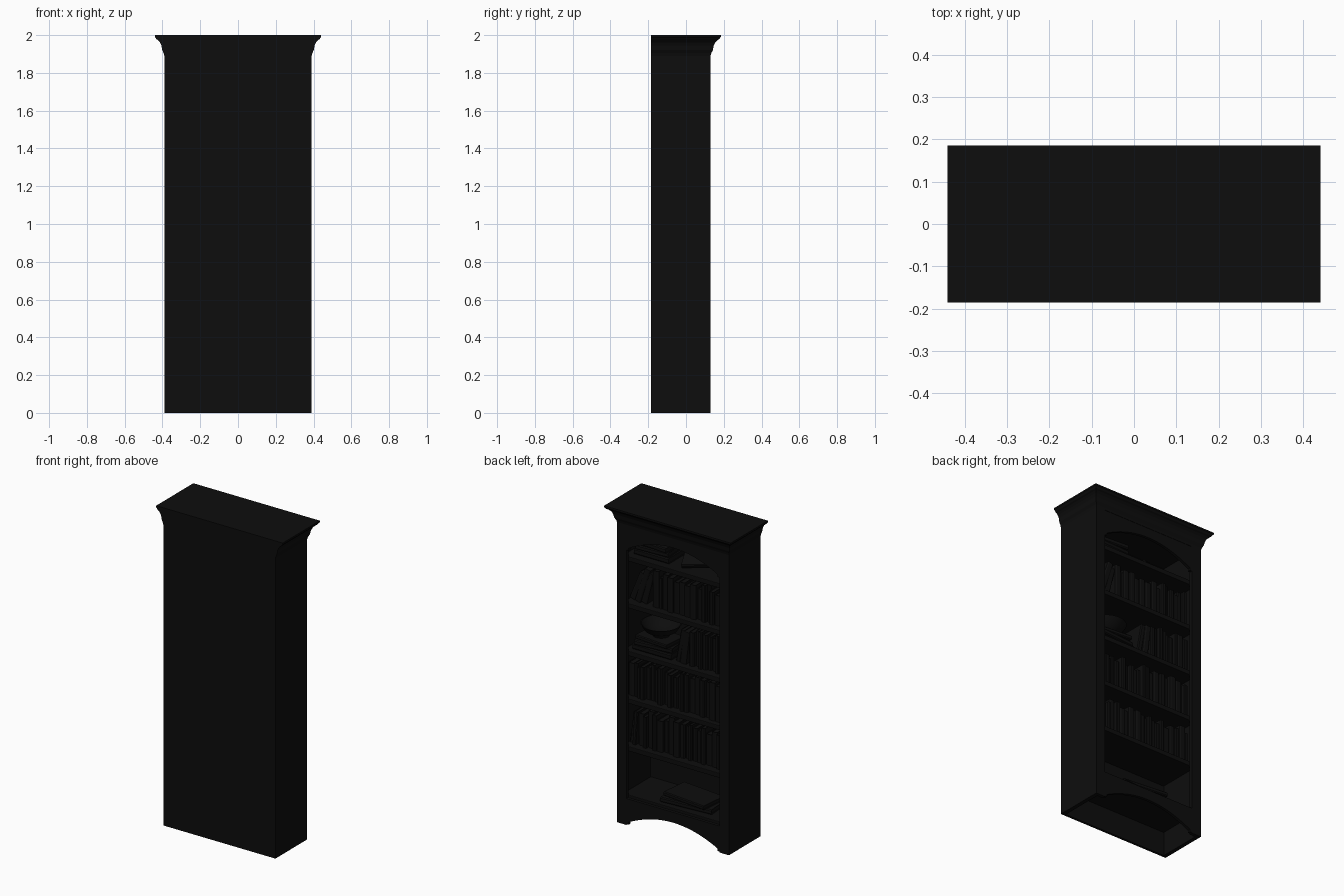
import bpy, bmesh, math, random
from mathutils import Matrix, Vector

if "Cube" in bpy.data.objects:
    bpy.data.objects.remove(bpy.data.objects["Cube"])

random.seed(4)
dark = bpy.data.materials.new("dark_wood")
dark.diffuse_color = (0.004, 0.004, 0.004, 1)
dark.use_nodes = True
dark.node_tree.nodes["Principled BSDF"].inputs["Base Color"].default_value = dark.diffuse_color
W, YB, YF = 0.39, -0.185, 0.13          # half width, back, open face
SHELVES = [0.18, 0.485, 0.785, 1.085, 1.385, 1.68]   # shelf top heights
TH = 0.03


def finish(bm, name, bevel=0):
    bmesh.ops.recalc_face_normals(bm, faces=bm.faces)
    me = bpy.data.meshes.new(name)
    bm.to_mesh(me)
    bm.free()
    ob = bpy.data.objects.new(name, me)
    bpy.context.collection.objects.link(ob)
    me.materials.append(dark)
    if bevel:
        m = ob.modifiers.new("bevel", 'BEVEL')
        m.width, m.segments = bevel, 2
    return ob


def add_box(bm, x0, x1, y0, y1, z0, z1):
    c = Vector(((x0 + x1) / 2, (y0 + y1) / 2, (z0 + z1) / 2))
    s = Matrix.Diagonal((x1 - x0, y1 - y0, z1 - z0, 1))
    return bmesh.ops.create_cube(bm, size=1, matrix=Matrix.Translation(c) @ s)


def box(name, *dims, bevel=0):
    bm = bmesh.new()
    add_box(bm, *dims)
    return finish(bm, name, bevel)


def prism(bm, pts, vec):
    f = bm.faces.new([bm.verts.new(p) for p in pts])
    r = bmesh.ops.extrude_face_region(bm, geom=[f], use_keep_orig=True)
    vs = [g for g in r['geom'] if isinstance(g, bmesh.types.BMVert)]
    bmesh.ops.translate(bm, verts=vs, vec=vec)


# carcass
for s, side in ((1, "left"), (-1, "right")):
    a, b = sorted((s * 0.365, s * W))
    box(side + "_side_panel", a, b, YB, YF, 0, 1.91)
    a, b = sorted((s * 0.325, s * 0.366))
    box(side + "_stile", a, b, YF - 0.022, YF, 0, 1.9)
box("back_panel", -0.366, 0.366, YB, YB + 0.015, 0, 1.91)
for i, z in enumerate(SHELVES):
    box(f"shelf_{i}", -0.365, 0.365, YB + 0.014, YF - 0.023, z - TH, z, bevel=0.004)


# arched rails
def arched_rail(name, z_end, rise, z_top):
    bm = bmesh.new()
    n, h = 24, 0.31
    pts = [(-0.326, YF - 0.02, z_top), (-0.326, YF - 0.02, z_end - 0.015),
           (-h, YF - 0.02, z_end - 0.015)]
    for i in range(n + 1):
        x = -h + 2 * h * i / n
        pts.append((x, YF - 0.02, z_end + rise * (1 - (x / h) ** 2)))
    pts += [(h, YF - 0.02, z_end - 0.015), (0.326, YF - 0.02, z_end - 0.015),
            (0.326, YF - 0.02, z_top)]
    prism(bm, pts, (0, 0.018, 0))
    finish(bm, name)


arched_rail("bottom_rail", 0.02, 0.08, 0.165)
arched_rail("top_rail", 1.745, 0.085, 1.9)

# cornice, flaring on three sides and flat at the wall
profile = [(0, 1.89), (0.004, 1.905), (0.012, 1.92), (0.017, 1.945), (0.025, 1.962),
           (0.036, 1.973), (0.045, 1.978), (0.051, 1.986), (0.055, 1.99), (0.055, 2.0)]
bm = bmesh.new()
rings = []
for o, z in profile:
    x, y = W + o * 0.92, YF + o
    rings.append([bm.verts.new(p) for p in
                  ((-x, YB, z), (x, YB, z), (x, y, z), (-x, y, z))])
for r0, r1 in zip(rings, rings[1:]):
    for i in range(4):
        j = (i + 1) % 4
        bm.faces.new((r0[i], r0[j], r1[j], r1[i]))
bm.faces.new(rings[0])
bm.faces.new(rings[-1])
finish(bm, "cornice")


# book: spine at local +y, standing on z = 0
def book(name, t, d, h, matrix):
    bm = bmesh.new()
    c, a = 0.003, t / 2
    out = [(-a, -d), (-a, -0.005), (-a * 0.6, 0), (a * 0.6, 0), (a, -0.005), (a, -d)]
    inn = [(a - c, -d), (a - c, -0.006), (-a + c, -0.006), (-a + c, -d)]
    prism(bm, [(x, y, 0) for x, y in out + inn], (0, 0, h))
    add_box(bm, -a + c, a - c, -d + 0.005, -0.006, 0.004, h - 0.004)
    bmesh.ops.transform(bm, matrix=matrix, verts=bm.verts)
    return finish(bm, name)


def row(label, z, x, x_end, leans=(), hmin=0.19, hmax=0.24):
    """Upright books from +x towards -x; leans tilt the first ones."""
    i = 0
    while True:
        t = random.uniform(0.022, 0.042)
        h = random.uniform(hmin, hmax)
        d = random.uniform(0.14, 0.18)
        a = math.radians(leans[i]) if i < len(leans) else 0
        step = t / math.cos(a)
        if i == len(leans) and leans:
            x -= h * 0.8 * math.sin(math.radians(leans[-1]))
        if x - step < x_end:
            break
        m = (Matrix.Translation((x - step / 2, 0.06 + random.uniform(-0.012, 0.015),
                                 z + math.sin(a) * t / 2))
             @ Matrix.Rotation(-a, 4, 'Y'))
        book(f"{label}_book_{i}", t, d, h, m)
        x -= step + 0.001
        i += 1


def stack(label, z, x, sizes, y=0.06):
    """Flat books (thickness, depth, length, turn in degrees)."""
    for i, (t, d, h, turn) in enumerate(sizes):
        m = (Matrix.Translation((x, y - d / 2, z + t / 2)) @ Matrix.Rotation(math.radians(turn), 4, 'Z')
             @ Matrix.Translation((-h / 2, d / 2, 0)) @ Matrix.Rotation(math.pi / 2, 4, 'Y'))
        book(f"{label}_flat_book_{i}", t, d, h, m)
        z += t
    return z


row("second", SHELVES[1], 0.355, -0.36, (7, 4))
row("third", SHELVES[2], 0.36, -0.36)
row("fifth", SHELVES[4], 0.36, -0.36, (22, 18, 14))
row("fourth", SHELVES[3], 0.03, -0.36, (10, 7))
stack("bottom", SHELVES[0], -0.04, [(0.03, 0.2, 0.34, 4), (0.025, 0.18, 0.3, -6)], 0.07)
stack("top", SHELVES[5], 0.2, [(0.035, 0.17, 0.24, 0), (0.03, 0.16, 0.22, 3),
                               (0.03, 0.16, 0.22, -4)])
zt = stack("fourth", SHELVES[3], 0.19, [(0.035, 0.19, 0.27, 0), (0.03, 0.17, 0.25, 5),
                                        (0.025, 0.16, 0.23, -5)], 0.07)

# tilted book on the top shelf
m = (Matrix.Translation((-0.09, -0.02, SHELVES[5] + 0.06)) @ Matrix.Rotation(math.radians(-25), 4, 'X')
     @ Matrix.Rotation(math.radians(20), 4, 'Z') @ Matrix.Translation((-0.1, 0.075, 0))
     @ Matrix.Rotation(math.pi / 2, 4, 'Y'))
book("tilted_book", 0.03, 0.15, 0.2, m)

# bowl on the stack
bm = bmesh.new()
prof = [(0, 0), (0.05, 0), (0.055, 0.01), (0.095, 0.035), (0.12, 0.075), (0.114, 0.075),
        (0.09, 0.042), (0.05, 0.018), (0, 0.014)]
vs = [bm.verts.new((r, 0, z)) for r, z in prof]
es = [bm.edges.new(p) for p in zip(vs, vs[1:])]
bmesh.ops.spin(bm, geom=vs + es, cent=(0, 0, 0), axis=(0, 0, 1), angle=2 * math.pi, steps=32)
bmesh.ops.remove_doubles(bm, verts=bm.verts, dist=1e-4)
bowl = finish(bm, "bowl")
bowl.location = (0.19, -0.025, zt)
bpy.context.view_layer.objects.active = bowl
bowl.select_set(True)
bpy.ops.object.shade_smooth_by_angle()
